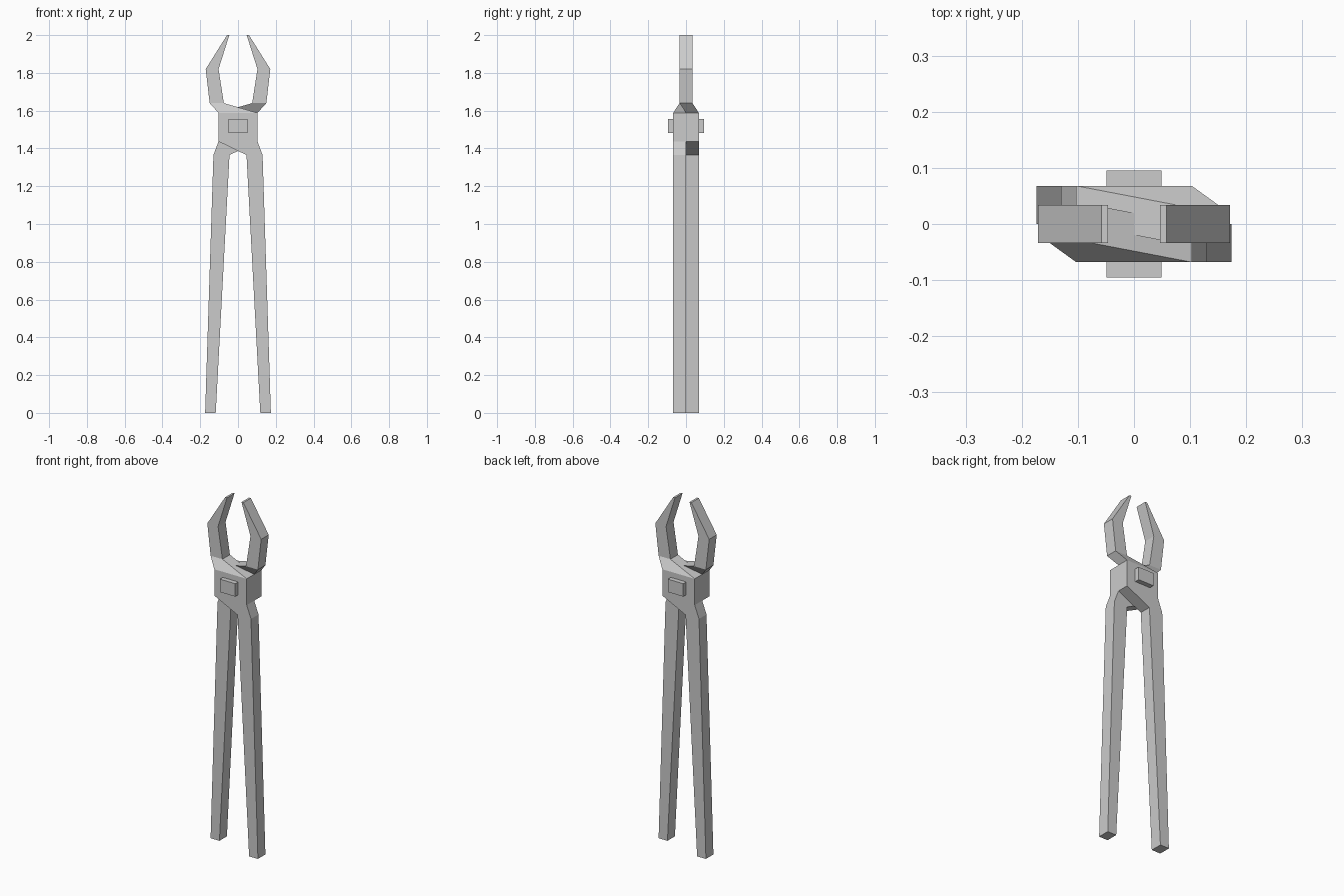
import bpy, bmesh
from mathutils import Matrix

if "Cube" in bpy.data.objects:
    bpy.data.objects.remove(bpy.data.objects["Cube"])

# Cross-sections of one half, bottom to top: (x0, x1, y0, y1, z_at_x0, z_at_x1)
T = 0.068
RINGS = [
    (0.118, 0.174, -T, 0, 0, 0),                    # handle end
    (0.045, 0.130, -T, 0, 1.365, 1.365),            # handle top
    (-0.103, 0.103, -T, 0, 1.437, 1.437),           # hinge bottom
    (-0.103, 0.103, -T, 0, 1.588, 1.588),           # hinge top
    (-0.150, -0.075, -0.034, 0.034, 1.64, 1.64),    # jaw root
    (-0.171, -0.103, -0.034, 0.034, 1.82, 1.82),    # jaw bend
    (-0.058, -0.046, -0.034, 0.034, 2.0, 2.0),      # jaw tip
]


def finish(bm, name):
    bmesh.ops.recalc_face_normals(bm, faces=bm.faces)
    mesh = bpy.data.meshes.new(name)
    bm.to_mesh(mesh)
    bm.free()
    obj = bpy.data.objects.new(name, mesh)
    bpy.context.collection.objects.link(obj)
    return obj


def tong_half(name, turn):
    bm = bmesh.new()
    rings = []
    for x0, x1, y0, y1, za, zb in RINGS:
        pts = [(x0, y0, za), (x1, y0, zb), (x1, y1, zb), (x0, y1, za)]
        rings.append([bm.verts.new(p) for p in pts])
    for a, b in zip(rings, rings[1:]):
        for i in range(4):
            j = (i + 1) % 4
            bm.faces.new((a[i], a[j], b[j], b[i]))
    bm.faces.new(rings[0][::-1])
    bm.faces.new(rings[-1])
    bm.transform(Matrix.Rotation(turn, 4, 'Z'))
    return finish(bm, name)


# Two identical crossing halves, turned half a revolution apart
tong_half("front_half", 0)
tong_half("back_half", 3.14159265)

# Square rivet through the hinge
bm = bmesh.new()
bmesh.ops.create_cube(bm, size=1, matrix=Matrix.Translation((0, 0, 1.519))
                      @ Matrix.Diagonal((0.098, 0.19, 0.074, 1)))
finish(bm, "hinge_rivet")
